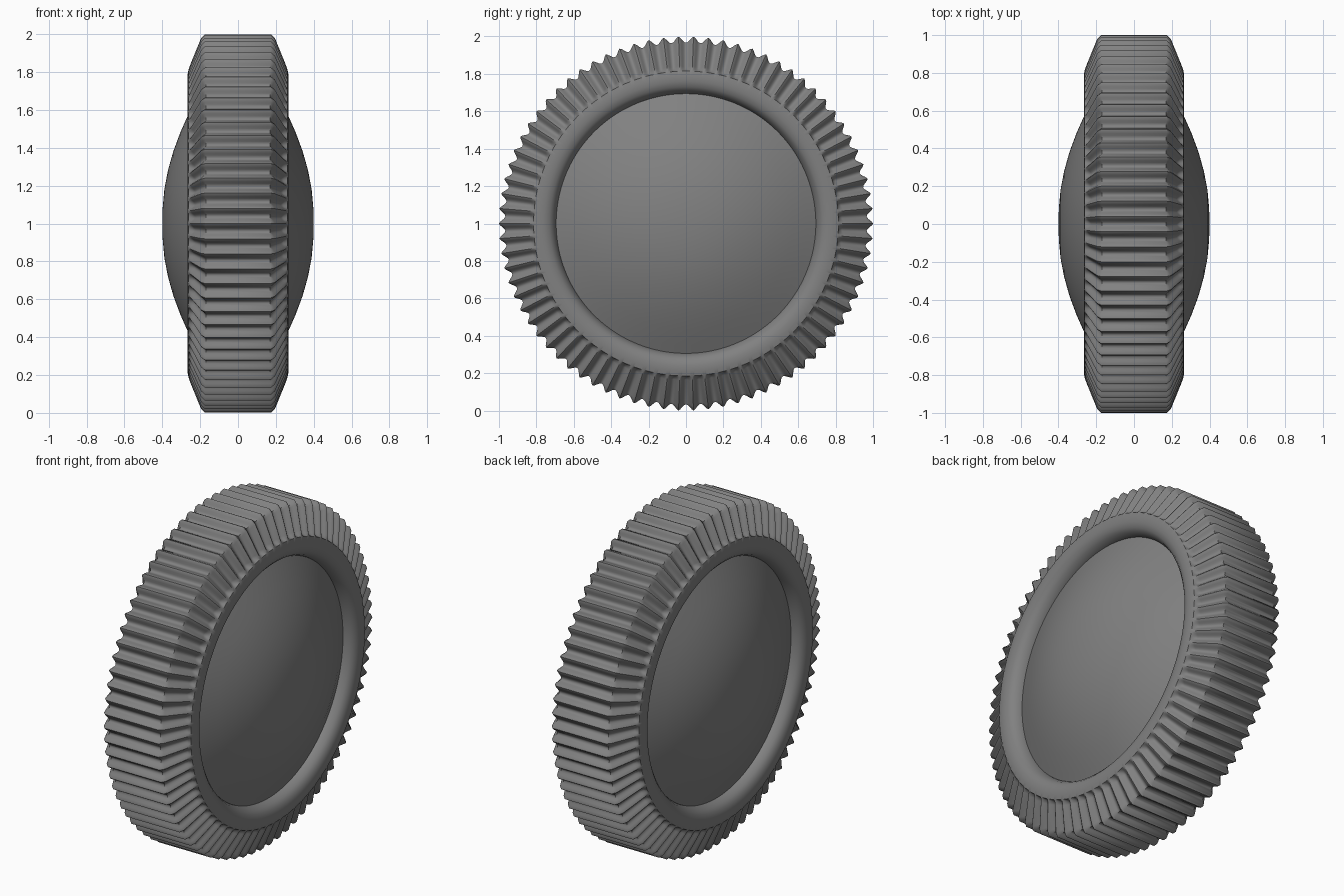
import bpy, bmesh, math

cube = bpy.data.objects.get("Cube")
if cube:
    bpy.data.objects.remove(cube, do_unlink=True)

RIDGES = 78
STEPS = 10

grey = bpy.data.materials.new("mid grey")
grey.use_nodes = True
COLOR = (0.22, 0.22, 0.22, 1)
grey.diffuse_color = COLOR
grey.node_tree.nodes["Principled BSDF"].inputs["Base Color"].default_value = COLOR


def ridge_depth(i):
    """Rounded crest (0) falling to a narrow valley (1)."""
    t = (i % STEPS) / STEPS
    return abs(math.cos(math.pi * t)) ** 1.6


def lathe(name, profile, count, angle, closed=False):
    """Spin (x, radius, groove x, groove radius) points around the x axle."""
    bm = bmesh.new()
    rings = []
    for x, r, gx, gr in profile:
        if r == 0:
            rings.append([bm.verts.new((x, 0, 1))] * count)
            continue
        ring = []
        for i in range(count):
            a = 2 * math.pi * i / count
            d = ridge_depth(i)
            rad = r - gr * d
            ring.append(bm.verts.new((x - gx * d, rad * math.sin(a), 1 + rad * math.cos(a))))
        rings.append(ring)
    pairs = list(zip(rings, rings[1:]))
    if closed:
        pairs.append((rings[-1], rings[0]))
    for a, b in pairs:
        for i in range(count):
            j = (i + 1) % count
            quad = dict.fromkeys((a[i], a[j], b[j], b[i]))
            bm.faces.new(list(quad))
    bmesh.ops.recalc_face_normals(bm, faces=bm.faces)
    mesh = bpy.data.meshes.new(name)
    bm.to_mesh(mesh)
    bm.free()
    mesh.materials.append(grey)
    obj = bpy.data.objects.new(name, mesh)
    bpy.context.collection.objects.link(obj)
    bpy.ops.object.select_all(action='DESELECT')
    obj.select_set(True)
    bpy.context.view_layer.objects.active = obj
    bpy.ops.object.shade_smooth_by_angle(angle=math.radians(angle))


def mirrored(half):
    return half + [(-x, r, -gx, gr) for x, r, gx, gr in reversed(half)]


# Ribbed tyre: rounded inner lip, smooth sidewall, grooved shoulder and tread
tyre = [
    (0.17, 0.69, 0, 0), (0.21, 0.695, 0, 0), (0.24, 0.71, 0, 0),
    (0.258, 0.73, 0, 0), (0.266, 0.76, 0, 0), (0.266, 0.79, 0, 0),
    (0.261, 0.815, 0, 0), (0.257, 0.826, 0.018, 0.006),
    (0.25, 0.845, 0.024, 0.01), (0.195, 0.98, 0.02, 0.026),
    (0.175, 1.0, 0.006, 0.033),
]
lathe("ribbed_tyre", mirrored(tyre), RIDGES * STEPS, 38, closed=True)

# Domed hub disc bulging out of both sides
dome = [(0.4, 0), (0.398, 0.08), (0.389, 0.18), (0.37, 0.28), (0.342, 0.38),
        (0.305, 0.48), (0.265, 0.57), (0.225, 0.65), (0.195, 0.71)]
lathe("domed_hub", mirrored([(x, r, 0, 0) for x, r in dome]), 128, 30)
